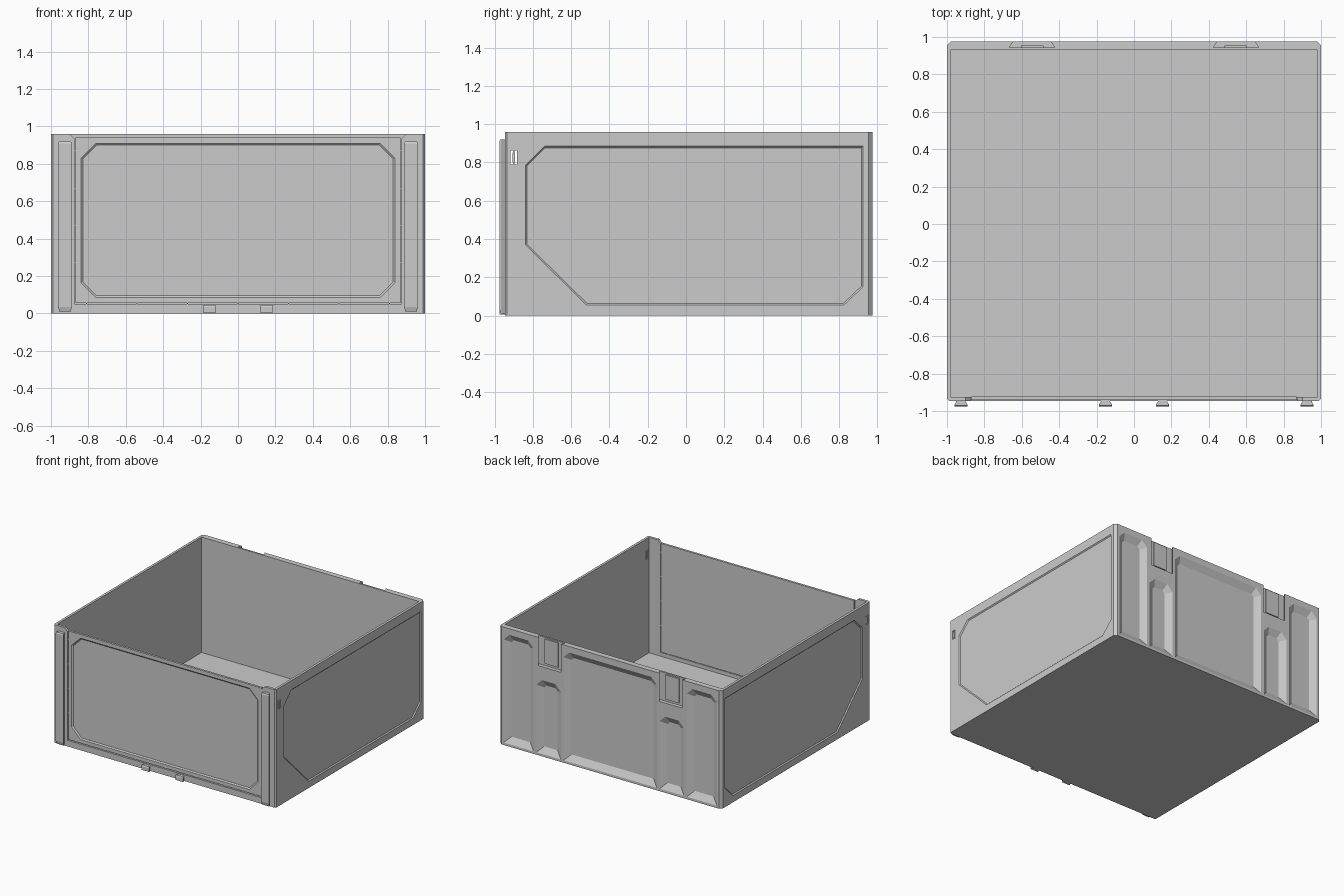
import bpy, bmesh
from mathutils import Vector

if "Cube" in bpy.data.objects:
    bpy.data.objects.remove(bpy.data.objects["Cube"])


def loft(name, loops):
    """Closed solid through a list of matching 3D loops."""
    bm = bmesh.new()
    rings = [[bm.verts.new(p) for p in loop] for loop in loops]
    n = len(rings[0])
    for a, b in zip(rings, rings[1:]):
        for i in range(n):
            bm.faces.new((a[i], a[(i + 1) % n], b[(i + 1) % n], b[i]))
    bm.faces.new(rings[0])
    bm.faces.new(rings[-1])
    bmesh.ops.recalc_face_normals(bm, faces=bm.faces)
    me = bpy.data.meshes.new(name)
    bm.to_mesh(me)
    bm.free()
    ob = bpy.data.objects.new(name, me)
    bpy.context.collection.objects.link(ob)
    return ob


def box(name, x0, x1, y0, y1, z0, z1):
    return loft(name, [[(x0, y0, z), (x1, y0, z), (x1, y1, z), (x0, y1, z)] for z in (z0, z1)])


def inset(pts, d):
    """Inset a counter-clockwise convex outline by d."""
    out = []
    for i, p in enumerate(pts):
        p, a, b = Vector(p), Vector(pts[i - 1]), Vector(pts[(i + 1) % len(pts)])
        e, f = (p - a).normalized(), (b - p).normalized()
        n, m = Vector((-e.y, e.x)), Vector((-f.y, f.x))
        out.append(tuple(p + (n + m) * d / (1 + n.dot(m))))
    return out


def cut(ob, cutter):
    mod = ob.modifiers.new("cut", 'BOOLEAN')
    mod.operation, mod.solver, mod.object = 'DIFFERENCE', 'EXACT', cutter
    bpy.context.view_layer.objects.active = ob
    bpy.ops.object.modifier_apply(modifier=mod.name)
    bpy.data.objects.remove(cutter)


def recess(ob, pts, place, depth, slope):
    """Cut a sloped recess; place(u, v, d) maps outline and depth to 3D."""
    inner = inset(pts, slope)
    cut(ob, loft("cutter", [[place(u, v, -0.05) for u, v in pts],
                            [place(u, v, 0) for u, v in pts],
                            [place(u, v, depth) for u, v in inner]]))


# Outer shell with chamfered vertical corners, then the open cavity
F, B, H = -0.945, 0.975, 0.96
plan = [(-0.99, F), (0.99, F), (1, F + 0.01), (1, B - 0.02),
        (0.98, B), (-0.98, B), (-1, B - 0.02), (-1, F + 0.01)]
body = loft("bin_body", [[(x, y, z) for x, y in plan] for z in (0, H)])
cut(body, box("cutter", -0.98, 0.98, -0.924, 0.93, 0.02, 1.1))

# Front opening with flared top corners
opening = [(-0.875, 0.05), (0.875, 0.05), (0.875, 0.935), (0.9, 0.9601),
           (0.9, 1.1), (-0.9, 1.1), (-0.9, 0.9601), (-0.875, 0.935)]
cut(body, loft("cutter", [[(x, y, z) for x, z in opening] for y in (-1.1, -0.9)]))

# Side panels and catch windows
side = [(-0.52, 0.055), (0.825, 0.055), (0.925, 0.15), (0.925, 0.885),
        (-0.74, 0.885), (-0.84, 0.785), (-0.84, 0.37)]
for s in (-1, 1):
    recess(body, side, lambda u, v, d: (s * (1 - d), u, v), 0.008, 0.008)
    cut(body, box("cutter", s * 0.99 - 0.05, s * 0.99 + 0.05, -0.916, -0.884, 0.79, 0.862))
    box("window_bar", s * 0.99 - 0.008, s * 0.99 + 0.008, -0.907, -0.893, 0.8, 0.852)
    for z0, z1 in ((0.788, 0.802), (0.85, 0.864)):
        box("window_bridge", s * 0.99 - 0.006, s * 0.99 + 0.006, -0.904, -0.896, z0, z1)

# Sloped pockets in the back wall
def pocket(x0, x1, z1, c=0.05, z0=0.02):
    pts = [(x0, z0), (x1, z0), (x1, z1 - c), (x1 - c, z1), (x0 + c, z1), (x0, z1 - c)]
    recess(body, pts, lambda u, v, d: (u, B - d, v), 0.03, 0.05)


pocket(-0.42, 0.42, 0.91)
for s in (-1, 1):
    for a, b, z1 in ((0.69, 0.96, 0.91), (0.445, 0.665, 0.62)):
        pocket(min(s * a, s * b), max(s * a, s * b), z1)
    # Dovetail hanging slot open at the top
    c = s * 0.545
    slot = [(c - 0.095, B + 0.01), (c + 0.095, B + 0.01), (c + 0.12, B - 0.03), (c - 0.12, B - 0.03)]
    cut(body, loft("cutter", [[(x, y, z) for x, y in slot] for z in (0.73, 1.1)]))
    box("slot_pad", c - 0.06, c + 0.06, B - 0.032, B - 0.02, 0.75, 0.95)

# Front door with an eight-sided recessed panel
door = box("front_door", -0.869, 0.869, -0.94, -0.922, 0.056, 0.94)
k = 0.08
panel = [(-0.84 + k, 0.085), (0.84 - k, 0.085), (0.84, 0.085 + k), (0.84, 0.91 - k),
         (0.84 - k, 0.91), (-0.84 + k, 0.91), (-0.84, 0.91 - k), (-0.84, 0.085 + k)]
recess(door, panel, lambda u, v, d: (u, -0.94 + d, v), 0.008, 0.01)

# Small pins holding the door to the frame
for s in (-1, 1):
    for z in (0.27, 0.47, 0.67, 0.87):
        box("door_pin", s * 0.872 - 0.006, s * 0.872 + 0.006, -0.938, -0.924, z - 0.004, z + 0.004)
for i in range(-3, 4):
    box("door_pin", i * 0.27 - 0.004, i * 0.27 + 0.004, -0.938, -0.924, 0.046, 0.06)


# Dovetail rails and feet on the front
def dovetail(name, x, z0, z1, taper):
    def ring(z, k):
        y = F - 0.03 * k
        w = 0.02 + 0.015 * k
        return [(x - 0.02, F + 0.004, z), (x + 0.02, F + 0.004, z), (x + w, y + 0.008 * k, z),
                (x + w, y, z), (x - w, y, z), (x - w, y + 0.008 * k, z)]
    loft(name, [ring(z0, 0.75 if taper else 1), ring(z0 + (0.025 if taper else 0.01), 1),
                ring(z1 - 0.01, 1), ring(z1, 0.85)])


for s in (-1, 1):
    dovetail("front_rail", s * 0.925, 0.01, 0.92, True)
    dovetail("front_foot", s * 0.153, 0.005, 0.045, False)
